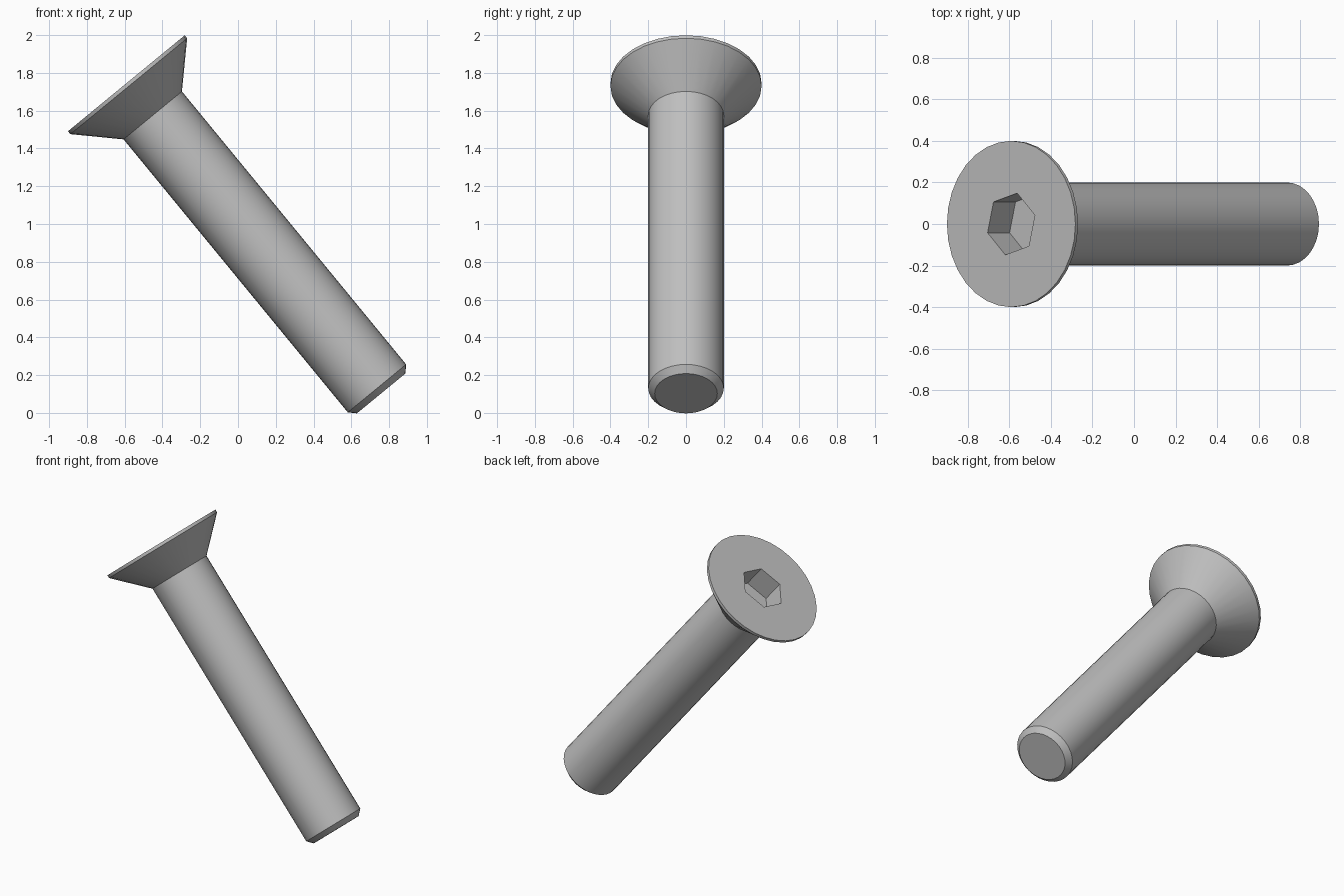
import bpy
import bmesh
from math import cos, sin, pi, radians
from mathutils import Matrix

cube = bpy.data.objects.get("Cube")
if cube:
    bpy.data.objects.remove(cube)

SEGMENTS = 32
TILT = radians(-39.4)
HEAD_CENTRE = (-0.591, 0, 1.745)

steel = bpy.data.materials.new("grey_steel")
steel.use_nodes = True
colour = (0.53, 0.53, 0.53, 1)
steel.diffuse_color = colour
steel.node_tree.nodes["Principled BSDF"].inputs["Base Color"].default_value = colour


def ring(bm, radius, z, count, phase=0.0):
    return [bm.verts.new((radius * cos(phase + 2 * pi * i / count),
                          radius * sin(phase + 2 * pi * i / count), z))
            for i in range(count)]


def loft(bm, upper, lower):
    n = len(upper)
    for i in range(n):
        j = (i + 1) % n
        bm.faces.new((upper[i], lower[i], lower[j], upper[j]))


def loop_edges(bm, verts):
    edges = []
    for a, b in zip(verts, verts[1:] + verts[:1]):
        edges.append(bm.edges.get((a, b)) or bm.edges.new((a, b)))
    return edges


bm = bmesh.new()

# Rim, countersunk cone, shank and chamfered tip, as (radius, height)
profile = [(0.4, 0), (0.4, -0.02), (0.2, -0.22), (0.2, -2.09), (0.166, -2.125)]
rings = [ring(bm, r, z, SEGMENTS) for r, z in profile]
for upper, lower in zip(rings, rings[1:]):
    loft(bm, upper, lower)
bm.faces.new(rings[-1])

# Hexagonal drive socket
mouth = ring(bm, 0.153, 0, 6, radians(16))
floor = ring(bm, 0.153, -0.167, 6, radians(16))
loft(bm, mouth, floor)
bm.faces.new(floor)

# Flat head face around the socket
bmesh.ops.triangle_fill(bm, use_beauty=True, normal=(0, 0, 1),
                        edges=loop_edges(bm, rings[0]) + loop_edges(bm, mouth))
bmesh.ops.recalc_face_normals(bm, faces=bm.faces[:])

# Tilt the screw so that it leans on its tip
bm.transform(Matrix.Translation(HEAD_CENTRE) @ Matrix.Rotation(TILT, 4, 'Y'))

mesh = bpy.data.meshes.new("countersunk_screw")
bm.to_mesh(mesh)
bm.free()
mesh.materials.append(steel)
screw = bpy.data.objects.new("countersunk_screw", mesh)
bpy.context.collection.objects.link(screw)

bpy.ops.object.select_all(action='DESELECT')
screw.select_set(True)
bpy.context.view_layer.objects.active = screw
bpy.ops.object.shade_smooth_by_angle(angle=radians(30))
